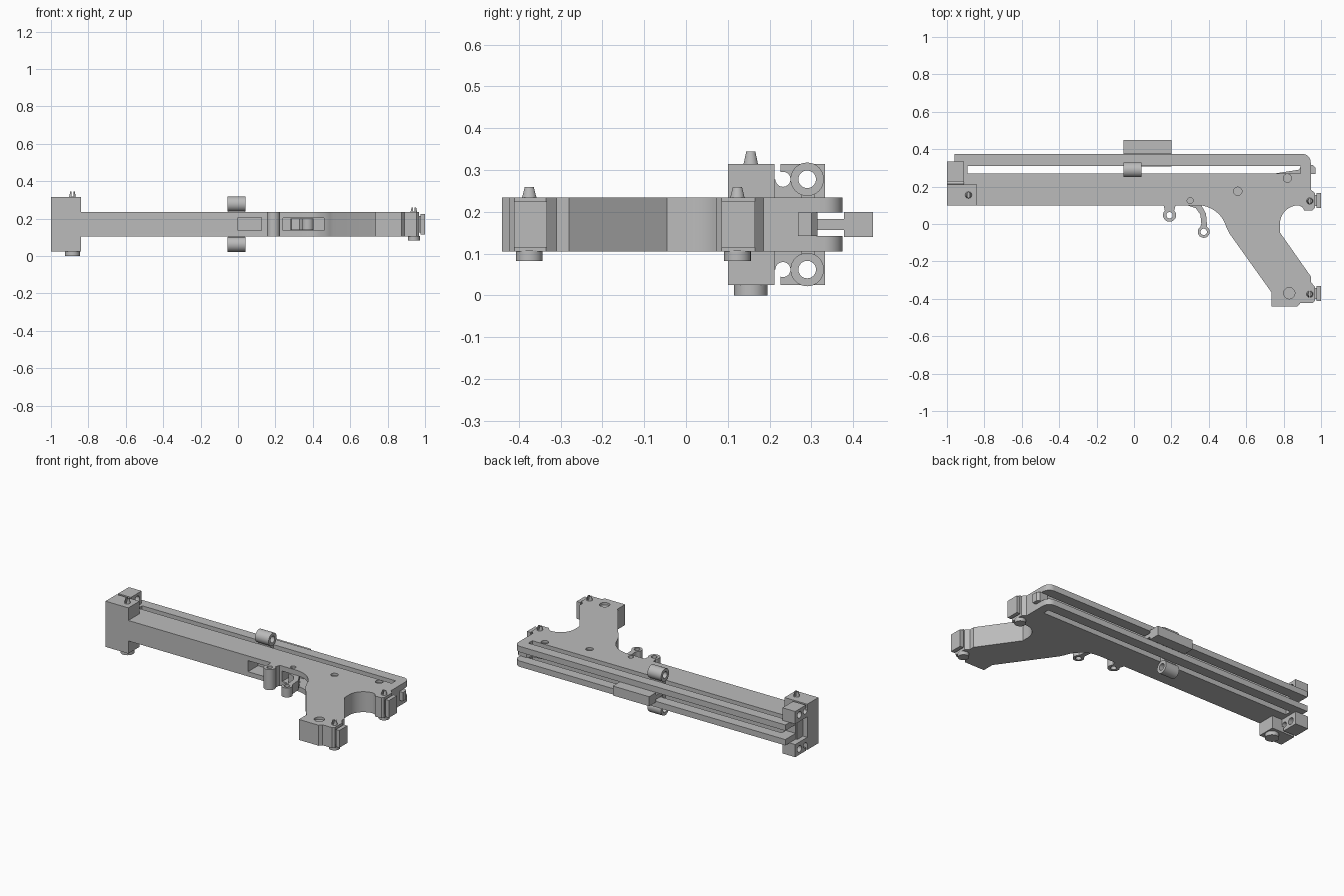
import bpy, bmesh, math
from mathutils import Matrix, Vector

if "Cube" in bpy.data.objects:
    bpy.data.objects.remove(bpy.data.objects["Cube"])

grey = bpy.data.materials.new("plain_grey")
grey.diffuse_color = (0.5, 0.5, 0.5, 1)
grey.use_nodes = True
grey.node_tree.nodes["Principled BSDF"].inputs["Base Color"].default_value = grey.diffuse_color
MID = 0.17                      # mirror plane height of the frame
Z0, Z1 = 0.105, 0.235           # frame bottom and top


def finish(name, bm):
    bmesh.ops.recalc_face_normals(bm, faces=bm.faces)
    me = bpy.data.meshes.new(name)
    bm.to_mesh(me)
    bm.free()
    me.materials.append(grey)
    ob = bpy.data.objects.new(name, me)
    bpy.context.collection.objects.link(ob)
    return ob


def prism(name, pts, z0, z1):
    bm = bmesh.new()
    f = bm.faces.new([bm.verts.new((x, y, z0)) for x, y in pts])
    g = bmesh.ops.extrude_face_region(bm, geom=[f])["geom"]
    bmesh.ops.translate(bm, vec=(0, 0, z1 - z0),
                        verts=[v for v in g if isinstance(v, bmesh.types.BMVert)])
    return finish(name, bm)


def box(name, x0, x1, y0, y1, z0, z1):
    return prism(name, [(x0, y0), (x1, y0), (x1, y1), (x0, y1)], z0, z1)


def cyl(name, c, r, length, axis="z", r2=None, n=32):
    bm = bmesh.new()
    m = Matrix.Translation(c)
    if axis == "x":
        m = m @ Matrix.Rotation(math.pi / 2, 4, "Y")
    bmesh.ops.create_cone(bm, cap_ends=True, segments=n, radius1=r,
                          radius2=r if r2 is None else r2, depth=length, matrix=m)
    return finish(name, bm)


def cut(ob, *cutters):
    for c in cutters:
        m = ob.modifiers.new("cut", "BOOLEAN")
        m.operation, m.solver, m.object = "DIFFERENCE", "EXACT", c
        bpy.context.view_layer.objects.active = ob
        bpy.ops.object.modifier_apply(modifier=m.name)
        bpy.data.objects.remove(c, do_unlink=True)
    return ob


def arc(cx, cy, r, a0, a1, n=8):
    return [(cx + r * math.cos(math.radians(a0 + (a1 - a0) * i / n)),
             cy + r * math.sin(math.radians(a0 + (a1 - a0) * i / n))) for i in range(n + 1)]


# frame: barrel, rails and raked grip in one outline
outline = [(-0.97, 0.10), (0.34, 0.10)]
outline += arc(0.34, -0.06, 0.16, 80, 15)
outline += [(0.51, -0.05), (0.735, -0.365), (0.735, -0.44), (0.875, -0.44), (0.89, -0.422),
            (0.955, -0.422), (0.967, -0.41), (0.967, -0.335), (0.945, -0.31), (0.945, -0.28),
            (0.78, -0.045)]
outline += arc(0.88, 0.0, 0.10, 180, 90)
outline += [(0.90, 0.09), (0.91, 0.073), (0.955, 0.073), (0.967, 0.085), (0.967, 0.165),
            (0.945, 0.185)]
outline += arc(0.90, 0.33, 0.045, 0, 90)
outline += [(-0.96, 0.375), (-0.96, 0.27), (-0.97, 0.27)]
frame = prism("frame", outline, Z0, Z1)
cut(frame,
    box("c", -0.89, 0.89, 0.27, 0.31, 0, 0.4),           # slot through both rails
    box("c", -1.2, 1.2, 0.271, 0.5, 0.142, 0.198),       # channel between rails
    box("c", 0.0, 0.125, 0.0, 0.2, 0.135, 0.205),        # loading window
    box("c", 0.24, 0.46, -0.03, 0.2, 0.137, 0.203))      # trigger slot
for x, y, r in [(0.555, 0.175, 0.022), (0.82, 0.245, 0.022), (0.3, 0.125, 0.016),
                (0.83, -0.37, 0.03)]:
    cut(frame, cyl("c", (x, y, Z1), r, 0.03))            # blind pin holes

# lug with an eye under the barrel
lug = prism("lug", [(0.157, 0.105), (0.165, 0.07)] + arc(0.19, 0.047, 0.035, 150, 390, 20)
            + [(0.215, 0.07), (0.223, 0.105)], Z0, Z1)
cut(lug, cyl("c", (0.19, 0.047, MID), 0.017, 0.3))

# trigger: curved arm with an eye
trig = prism("trigger", [(0.28, 0.15), (0.285, 0.10), (0.33, 0.085), (0.355, 0.05), (0.36, 0.0)]
             + arc(0.373, -0.042, 0.032, 125, 415, 20)
             + [(0.39, 0.0), (0.385, 0.055), (0.36, 0.10), (0.33, 0.15)], 0.14, 0.20)
cut(trig, cyl("c", (0.373, -0.042, MID), 0.017, 0.3))

# latch at the rear of the channel
prism("latch", [(0.74, 0.268), (0.97, 0.268), (0.97, 0.30), (0.955, 0.315), (0.90, 0.315),
                (0.88, 0.29)], 0.142, 0.198)

# muzzle block: wraps the front end, with clamps above and below
base = box("muzzle_block", -1, -0.84, 0.1, 0.212, 0.025, 0.315)
cut(base, box("c", -0.968, -0.8, 0.0, 0.4, Z0, Z1))
for s, name in ((1, "upper_clamp"), (-1, "lower_clamp")):
    zc = MID + s * 0.108
    lo, hi = sorted((MID + s * 0.065, MID + s * 0.145))
    clamp = box(name, -1, -0.91, 0.205, 0.333, lo, hi)
    slit = sorted((zc, zc + s * 0.06))
    holes = lambda: (cyl("c", (-0.95, 0.232, zc), 0.018, 0.4, "x"),
                     box("c", -1.1, -0.8, 0.212, 0.226, *slit))
    cut(clamp, *holes(), cyl("c", (-0.95, 0.29, zc), 0.021, 0.4, "x"))
    cut(base, *holes())
    # sliding guide tube
    tube = cyl("upper_tube" if s > 0 else "lower_tube", (-0.008, 0.29, zc), 0.04, 0.096, "x")
    cut(tube, cyl("c", (-0.008, 0.29, zc), 0.021, 0.3, "x"))

# slider: outer block, fin inside the channel and stem joining the tubes
box("slider_block", -0.055, 0.2, 0.378, 0.448, 0.14, 0.2)
box("slider_fin", -0.055, 0.2, 0.308, 0.38, 0.157, 0.183)
box("slider_stem", -0.05, 0.035, 0.276, 0.308, 0.097, 0.243)

# end pads behind the grip and barrel
for y, name in ((0.125, "upper"), (-0.372, "lower")):
    box(name + "_pad", 0.975, 1.0, y - 0.04, y + 0.04, 0.115, 0.225)
    box(name + "_pad_stem", 0.95, 0.98, y - 0.03, y + 0.03, 0.125, 0.215)

# screws: round head below, split tapered tip above
for x, y, z0, z1, r, h, name in ((-0.885, 0.155, 0.0, 0.315, 0.04, 0.03, "muzzle"),
                                 (0.94, 0.123, 0.083, Z1, 0.032, 0.025, "upper"),
                                 (0.94, -0.375, 0.083, Z1, 0.032, 0.025, "lower")):
    cyl(name + "_screw_head", (x, y, z0 + 0.0125), r, 0.025)
    tip = cyl(name + "_screw_tip", (x, y, z1 + h / 2 - 0.003), 0.019, h + 0.006, r2=0.012, n=20)
    cut(tip, box("c", x - 0.005, x + 0.005, y - 0.05, y + 0.05, z1 + 0.002, z1 + 0.1))

# smooth round parts while keeping edges crisp
for ob in bpy.data.objects:
    bpy.ops.object.select_all(action="DESELECT")
    ob.select_set(True)
    bpy.context.view_layer.objects.active = ob
    bpy.ops.object.shade_smooth_by_angle(angle=math.radians(30))
